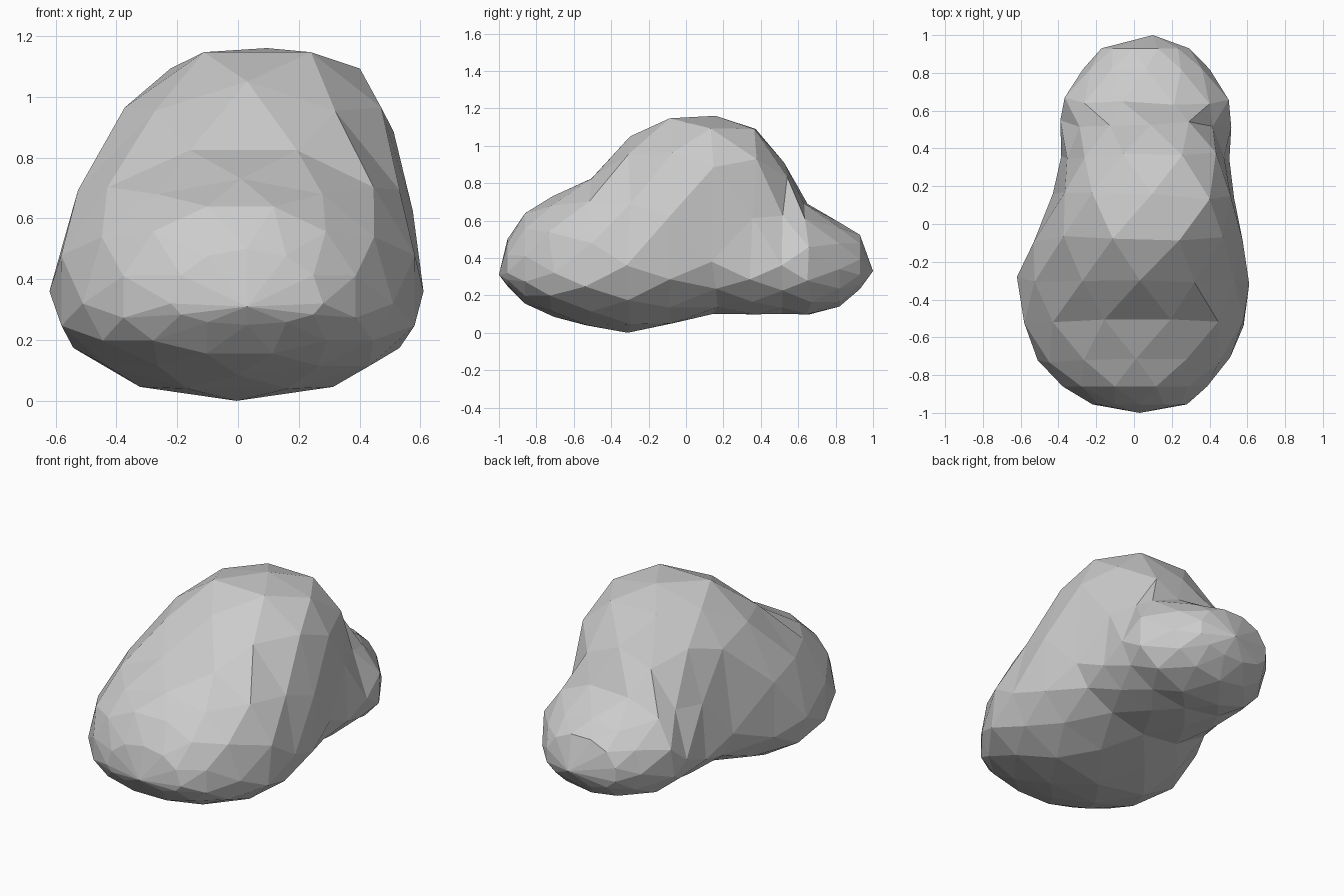
import bpy, bmesh, math, random

if "Cube" in bpy.data.objects:
    bpy.data.objects.remove(bpy.data.objects["Cube"])

random.seed(4)
SIDES = 12

# Cross-sections along y: y, left x, right x, bottom z, widest z, top z, top squareness, waist
SECTIONS = [
    (-0.955, -0.22, 0.28, 0.25, 0.32, 0.50, 2.1, 0),
    (-0.86, -0.39, 0.40, 0.15, 0.32, 0.65, 2.1, 0),
    (-0.72, -0.51, 0.51, 0.085, 0.32, 0.73, 2.2, 0),
    (-0.52, -0.60, 0.60, 0.03, 0.33, 0.84, 2.2, 0),
    (-0.30, -0.62, 0.61, 0.00, 0.36, 1.05, 1.9, 0),
    (-0.08, -0.55, 0.59, 0.04, 0.38, 1.17, 2.3, 0),
    (0.15, -0.43, 0.53, 0.10, 0.38, 1.16, 3.2, 0),
    (0.36, -0.40, 0.52, 0.09, 0.36, 1.11, 2.5, 0.12),
    (0.53, -0.39, 0.515, 0.10, 0.36, 0.91, 1.9, 0.14),
    (0.65, -0.38, 0.515, 0.09, 0.35, 0.70, 2.3, 0),
    (0.82, -0.27, 0.40, 0.14, 0.34, 0.59, 2.3, 0),
    (0.93, -0.18, 0.30, 0.23, 0.34, 0.53, 2.1, 0),
]


def rounded(value, n):
    return math.copysign(abs(value) ** (2 / n), value)


def make_ring(bm, index, section):
    y, left, right, bottom, wide, top, n, waist = section
    jitter = 0.02 if 1 < index < len(SECTIONS) - 2 else 0
    ring = []
    for i in range(SIDES):
        # every other ring is turned half a step to give triangular facets
        a = math.tau * (i + 0.5 * (index % 2)) / SIDES
        c, s = math.cos(a), math.sin(a)
        power = n if s > 0 else 2.1
        x, h = rounded(c, power), rounded(s, power)
        z = wide + h * ((top - wide) if s > 0 else (wide - bottom))
        x *= 1 - waist * math.exp(-((z - 0.70) / 0.12) ** 2)
        x = (left + right) / 2 + x * (right - left) / 2
        x += 0.08 * max(0, z - 0.6)  # the crown leans to one side
        ring.append(bm.verts.new((x, y + random.uniform(-jitter, jitter), z)))
    return ring


# Boulder: staggered rings joined by triangles, closed at both tips
bm = bmesh.new()
rings = [make_ring(bm, k, sec) for k, sec in enumerate(SECTIONS)]
for k in range(len(rings) - 1):
    a, b = rings[k], rings[k + 1]
    for i in range(SIDES):
        j = (i + 1) % SIDES
        if k % 2 == 0:
            bm.faces.new((a[i], a[j], b[i]))
            bm.faces.new((a[j], b[j], b[i]))
        else:
            bm.faces.new((a[i], a[j], b[j]))
            bm.faces.new((a[i], b[j], b[i]))
for ring, tip in ((rings[0], (0.03, -1, 0.31)), (rings[-1], (0.1, 1, 0.33))):
    v = bm.verts.new(tip)
    for i in range(SIDES):
        bm.faces.new((ring[i], ring[(i + 1) % SIDES], v))
bmesh.ops.recalc_face_normals(bm, faces=bm.faces)

# Rest it on the ground
low = min(v.co.z for v in bm.verts)
bmesh.ops.translate(bm, verts=bm.verts, vec=(0, 0, -low))

mesh = bpy.data.meshes.new("boulder")
bm.to_mesh(mesh)
bm.free()
bpy.context.collection.objects.link(bpy.data.objects.new("boulder", mesh))
